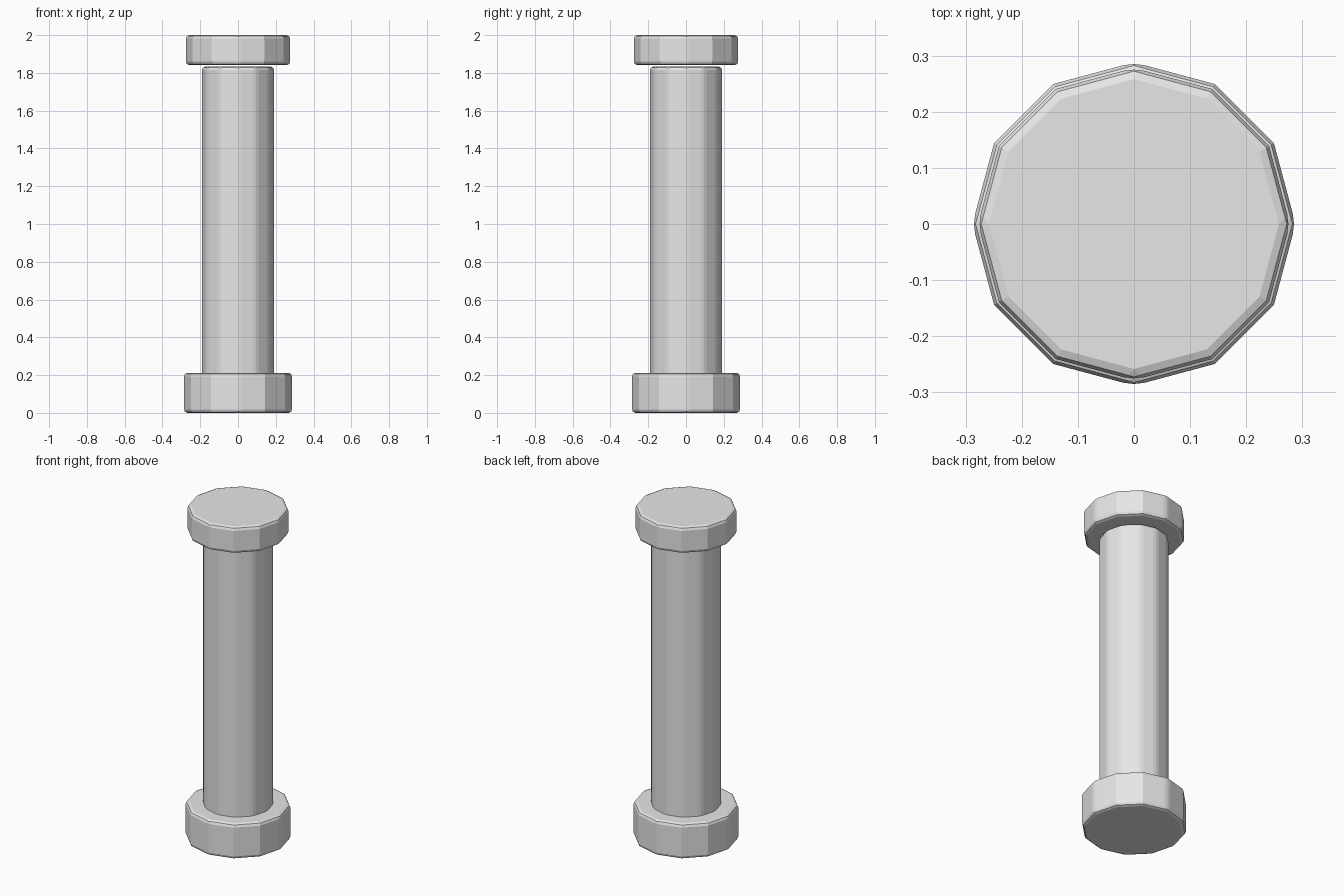
import bpy, bmesh, math

SIDES = 12
BEVEL = 0.019

cube = bpy.data.objects.get("Cube")
if cube:
    bpy.data.objects.remove(cube, do_unlink=True)

# Single grey finish
grey = bpy.data.materials.new("light_grey")
grey.use_nodes = True
colour = (0.8, 0.8, 0.8, 1)
grey.diffuse_color = colour
grey.node_tree.nodes["Principled BSDF"].inputs["Base Color"].default_value = colour


def bevelled_drum(name, radius, bottom, top, soften):
    """Upright prism with rounded rims; soften picks which upright edges are rounded too."""
    bm = bmesh.new()
    bmesh.ops.create_cone(bm, cap_ends=True, segments=SIDES,
                          radius1=radius, radius2=radius, depth=top - bottom)
    bmesh.ops.translate(bm, verts=bm.verts, vec=(0, 0, (top + bottom) / 2))

    def chosen(edge):
        a, b = (v.co for v in edge.verts)
        upright = abs(a.z - b.z) > BEVEL
        return not upright or soften(a)

    bmesh.ops.bevel(bm, geom=[e for e in bm.edges if chosen(e)], offset=BEVEL,
                    offset_type='OFFSET', segments=2, profile=0.5,
                    affect='EDGES', clamp_overlap=True)
    bmesh.ops.recalc_face_normals(bm, faces=bm.faces)
    mesh = bpy.data.meshes.new(name)
    bm.to_mesh(mesh)
    bm.free()
    mesh.materials.append(grey)
    obj = bpy.data.objects.new(name, mesh)
    bpy.context.collection.objects.link(obj)
    return obj


def on_axis(co):
    return min(abs(co.x), abs(co.y)) < 0.001


def everywhere(co):
    return True


# Base, shaft and cap, with a hairline gap under the cap
bevelled_drum("base", 0.288, 0.0, 0.212, on_axis)
bevelled_drum("shaft", 0.194, 0.15, 1.833, everywhere)
bevelled_drum("cap", 0.278, 1.841, 2.0, on_axis)
